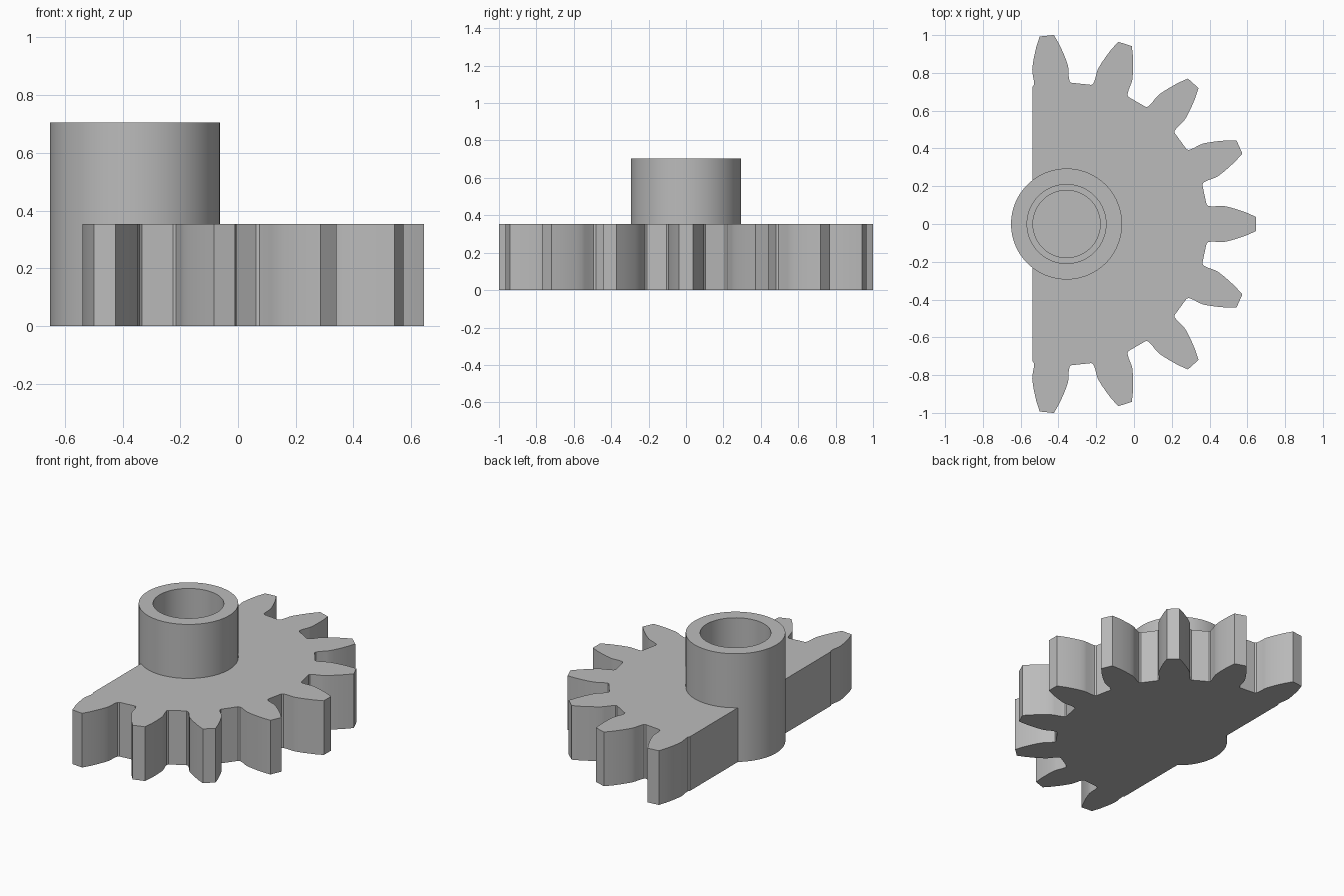
import bpy
import bmesh
from math import cos, sin, radians, tau
from mathutils import Matrix

if "Cube" in bpy.data.objects:
    bpy.data.objects.remove(bpy.data.objects["Cube"], do_unlink=True)

AXIS_X = -0.357       # rotation axis of the gear
PLATE_H = 0.353
HUB_H = 0.705
HUB_R = 0.294
BORE_R = 0.209
SOCKET_R = 0.178
SEGMENTS = 96
TOOTH_STEP = 24       # fifteen teeth on the full circle

grey = bpy.data.materials.new("light_grey")
grey.use_nodes = True
colour = (0.5, 0.5, 0.5, 1)
grey.diffuse_color = colour
grey.node_tree.nodes["Principled BSDF"].inputs["Base Color"].default_value = colour


def make_object(name, bm):
    bmesh.ops.recalc_face_normals(bm, faces=bm.faces)
    mesh = bpy.data.meshes.new(name)
    bm.to_mesh(mesh)
    bm.free()
    mesh.materials.append(grey)
    obj = bpy.data.objects.new(name, mesh)
    obj.location.x = AXIS_X
    bpy.context.collection.objects.link(obj)
    return obj


def activate(obj):
    bpy.ops.object.select_all(action="DESELECT")
    obj.select_set(True)
    bpy.context.view_layer.objects.active = obj


def lathe(name, profile):
    """Spin a (radius, height) profile about the axis."""
    bm = bmesh.new()
    verts = [bm.verts.new((r, 0, z)) for r, z in profile]
    edges = [bm.edges.new(pair) for pair in zip(verts, verts[1:])]
    bmesh.ops.spin(bm, geom=verts + edges, cent=(0, 0, 0), axis=(0, 0, 1),
                   angle=tau, steps=SEGMENTS, use_duplicate=False)
    bmesh.ops.remove_doubles(bm, verts=bm.verts, dist=0.0001)
    return make_object(name, bm)


# Tooth flank as (radius along tooth, half width), from root to tip
flank = [(0.741, 0.103), (0.75, 0.095), (0.775, 0.093), (0.815, 0.096),
         (0.835, 0.095), (0.865, 0.088), (0.9, 0.078), (0.95, 0.061),
         (1.002, 0.038)]
tooth = [(r, -w) for r, w in flank] + [(r, w) for r, w in reversed(flank)]

# Sector gear: nine teeth, closed by a straight back edge
bm = bmesh.new()
outline = []
for i in range(-4, 5):
    a = radians(i * TOOTH_STEP)
    for r, t in tooth:
        outline.append(bm.verts.new((r * cos(a) - t * sin(a),
                                     r * sin(a) + t * cos(a), 0)))
base = bm.faces.new(outline)
top = bmesh.ops.extrude_face_region(bm, geom=[base], use_keep_orig=True)
bmesh.ops.translate(bm, vec=(0, 0, PLATE_H),
                    verts=[v for v in top["geom"] if isinstance(v, bmesh.types.BMVert)])
gear = make_object("sector_gear", bm)

# Hub: tall sleeve with a stepped blind bore
hub = lathe("hub", [(0, 0), (HUB_R, 0), (HUB_R, HUB_H), (BORE_R, HUB_H),
                    (BORE_R, 0.3), (SOCKET_R, 0.3), (SOCKET_R, 0.1), (0, 0.1)])

# Seat for the hub, cut through the gear
cutter = lathe("hub_seat_cutter", [(0, -0.1), (HUB_R, -0.1), (HUB_R, 1), (0, 1)])
cutter.hide_render = True
seat = gear.modifiers.new("hub_seat", "BOOLEAN")
seat.operation = "DIFFERENCE"
seat.solver = "EXACT"
seat.object = cutter
activate(gear)
bpy.ops.object.modifier_apply(modifier=seat.name)
bpy.data.objects.remove(cutter, do_unlink=True)

for obj in (gear, hub):
    activate(obj)
    bpy.ops.object.shade_smooth_by_angle(angle=radians(32))
